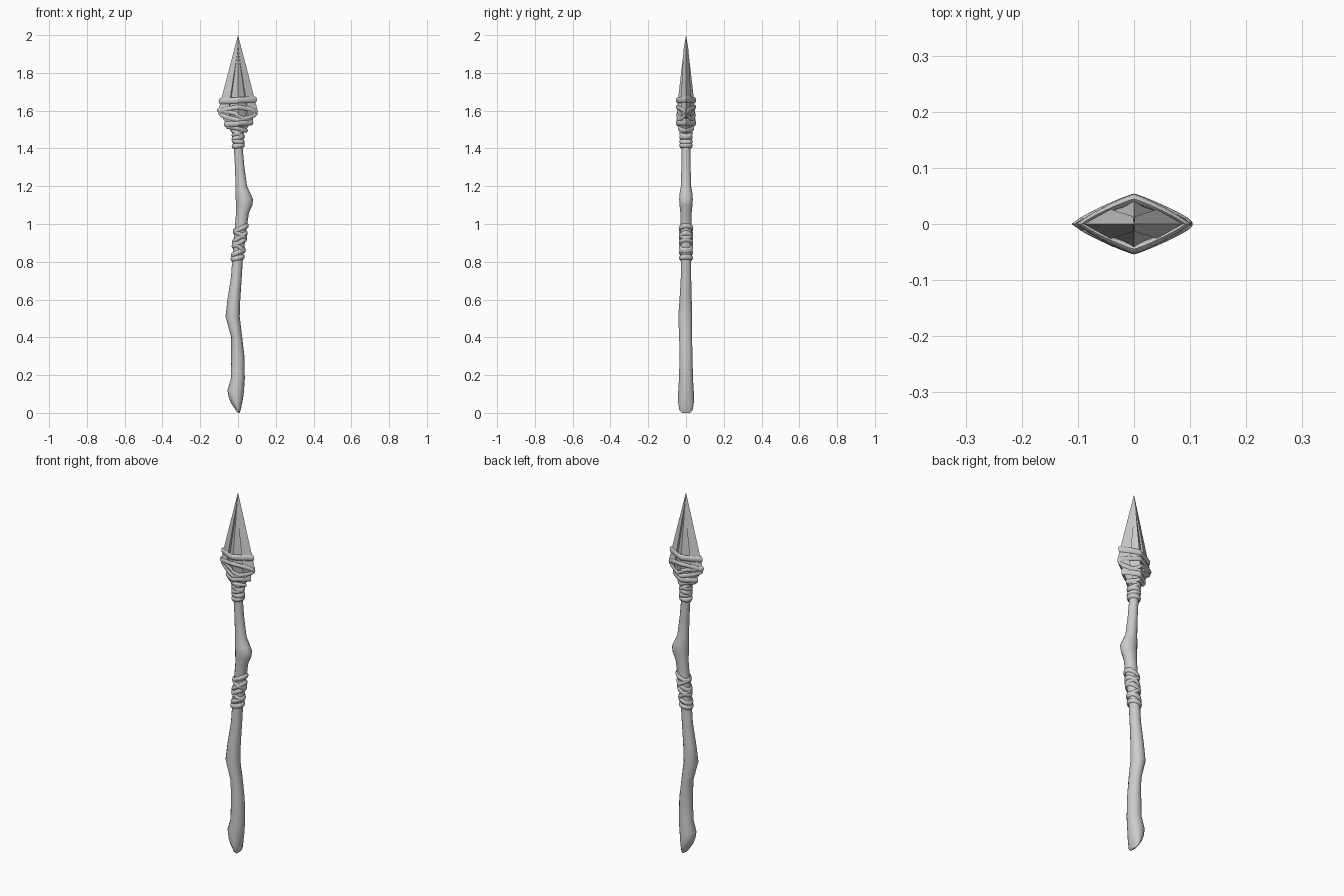
import bpy, bmesh
from math import sin, cos, pi, copysign

if "Cube" in bpy.data.objects:
    bpy.data.objects.remove(bpy.data.objects["Cube"])

# Shaft profile: z, left x, right x, centre y, half depth y
SHAFT = [(0.0, 0.0, 0.008, 0, .022), (.015, -.012, .014, 0, .036), (.05, -.036, .022, 0, .042),
         (.085, -.050, .028, 0, .043), (.12, -.056, .032, 0, .042), (.18, -.038, .036, 0, .038),
         (.30, -.036, .034, 0, .035), (.40, -.036, .022, -.002, .035), (.51, -.066, .009, -.004, .038),
         (.60, -.056, .012, -.002, .033), (.72, -.037, .020, 0, .028), (.82, -.030, .026, 0, .028),
         (.97, -.018, .045, 0, .030), (1.06, -.010, .058, 0, .031), (1.10, -.011, .076, 0, .035),
         (1.13, -.012, .080, 0, .037), (1.16, -.013, .067, 0, .035), (1.20, -.013, .048, 0, .028),
         (1.30, -.016, .034, 0, .025), (1.40, -.022, .025, 0, .024), (1.56, -.024, .024, 0, .024)]

# Spearhead profile: z, half width, half depth, half width of the inner panel
HEAD = [(1.47, .024, .020, .012), (1.535, .066, .041, .032), (1.60, .104, .047, .052),
        (1.66, .089, .042, .042), (1.92, .021, .012, .0015)]


def sample(table, z):
    """Linear interpolation of a profile table."""
    if z <= table[0][0]:
        return table[0][1:]
    for p, q in zip(table, table[1:]):
        if z <= q[0]:
            t = (z - p[0]) / (q[0] - p[0])
            return tuple(u + (v - u) * t for u, v in zip(p[1:], q[1:]))
    return table[-1][1:]


def loft(name, rings, tip=None, closed=False, smooth=True):
    """Bridge a list of point rings into a solid."""
    bm = bmesh.new()
    vs = [[bm.verts.new(p) for p in r] for r in rings]
    n = len(vs[0])
    pairs = list(zip(vs, vs[1:])) + ([(vs[-1], vs[0])] if closed else [])
    for a, b in pairs:
        for i in range(n):
            j = (i + 1) % n
            bm.faces.new((a[i], a[j], b[j], b[i]))
    if not closed:
        bm.faces.new(vs[0][::-1])
        if tip:
            t = bm.verts.new(tip)
            for i in range(n):
                bm.faces.new((vs[-1][i], vs[-1][(i + 1) % n], t))
        else:
            bm.faces.new(vs[-1])
    bmesh.ops.recalc_face_normals(bm, faces=bm.faces)
    me = bpy.data.meshes.new(name)
    bm.to_mesh(me)
    bm.free()
    ob = bpy.data.objects.new(name, me)
    bpy.context.collection.objects.link(ob)
    if smooth:
        bpy.context.view_layer.objects.active = ob
        ob.select_set(True)
        bpy.ops.object.shade_smooth_by_angle(angle=0.8)
        ob.select_set(False)
    return ob


# Crooked wooden shaft
rings = []
for z, l, r, cy, d in SHAFT:
    rings.append([((l + r) / 2 + (r - l) / 2 * cos(2 * pi * i / 14),
                   cy + d * sin(2 * pi * i / 14), z) for i in range(14)])
loft("shaft", rings)

# Faceted spearhead with a grooved panel on each side
rings = []
for z, a, b, m in HEAD:
    s = b * (1 - m / a) * 1.2
    quarter = [(a, 0), (m, s), (m * .88, s * .62), (0, b)]
    half = quarter + [(-x, y) for x, y in quarter[-2:0:-1]]
    ring = half + [(-x, -y) for x, y in half]
    rings.append([(x, y, z) for x, y in ring])
loft("spearhead", rings, tip=(0, 0, 2.0), smooth=False)


def wrap(name, z0, tilt, phase, height, thick, on_head=False):
    """Closed cord loop hugging the shaft or the spearhead."""
    rings = []
    n = 32
    for i in range(n):
        t = 2 * pi * i / n
        z = z0 + tilt * cos(t - phase)
        if on_head:
            a, b, _ = sample(HEAD, z)
            cx = cy = 0
            e = 1.75
            if z < 1.53:
                a, b = max(a, .027), max(b, .025)
        else:
            l, r, cy, b = sample(SHAFT, z)
            cx, a, e = (l + r) / 2, (r - l) / 2, 1
        c, s = cos(t), sin(t)
        dx, dy = copysign(abs(c) ** e, c), copysign(abs(s) ** e, s)
        ring = []
        for k in range(8):
            u = 2 * pi * k / 8
            o = thick * (.25 + cos(u))
            ring.append((cx + dx * (a + o), cy + dy * (b + o), z + height * sin(u)))
        rings.append(ring)
    loft(name, rings, closed=True)


# Bindings across the spearhead
for i, (z, tilt, ph, h, th) in enumerate([
        (1.655, .004, 0, .016, .009), (1.585, .034, pi * .5, .012, .007),
        (1.585, .034, -pi * .5, .012, .007), (1.575, .028, pi, .011, .006),
        (1.533, .005, 0, .016, .011), (1.505, .010, pi, .012, .010)]):
    wrap(f"head_binding_{i + 1}", z, tilt, ph, h, th, True)

# Bindings at the neck
for i, (z, tilt, ph) in enumerate([(1.415, .003, 0), (1.437, .004, pi), (1.458, .006, 0),
                                   (1.478, .016, pi), (1.485, .014, 0)]):
    wrap(f"neck_binding_{i + 1}", z, tilt, ph, .014, .009)

# Grip bindings in the middle of the shaft
for i, (z, tilt, ph) in enumerate([(.82, .006, 0), (.85, .014, 0), (.88, .022, pi), (.90, .018, 0),
                                   (.93, .022, 0), (.945, .018, pi), (.975, .016, 0)]):
    wrap(f"grip_binding_{i + 1}", z, tilt, ph, .013, .007)
